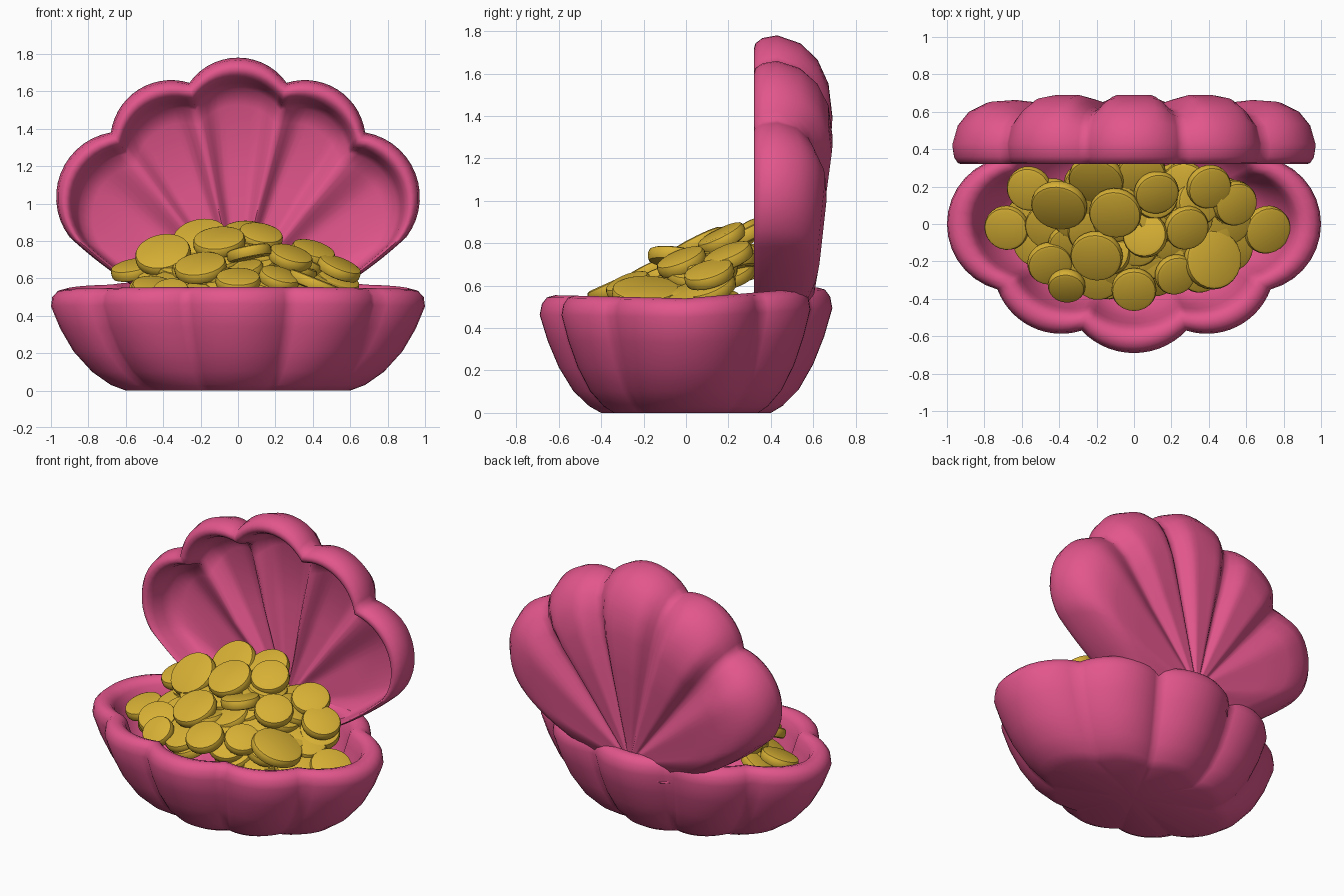
import bpy, bmesh, math, random
from mathutils import Vector, Matrix

random.seed(4)
if "Cube" in bpy.data.objects:
    bpy.data.objects.remove(bpy.data.objects["Cube"])


def material(name, rgb):
    m = bpy.data.materials.new(name)
    m.use_nodes = True
    m.diffuse_color = (*rgb, 1)
    shader = m.node_tree.nodes["Principled BSDF"]
    shader.inputs["Base Color"].default_value = (*rgb, 1)
    shader.inputs["Roughness"].default_value = 0.6
    return m


pink = material("shell pink", (0.76, 0.093, 0.262))
gold = material("coin gold", (0.68, 0.435, 0.035))


def finish(bm, name, mat, angle):
    bmesh.ops.recalc_face_normals(bm, faces=bm.faces)
    mesh = bpy.data.meshes.new(name)
    bm.to_mesh(mesh)
    bm.free()
    mesh.materials.append(mat)
    obj = bpy.data.objects.new(name, mesh)
    bpy.context.collection.objects.link(obj)
    bpy.ops.object.select_all(action="DESELECT")
    obj.select_set(True)
    bpy.context.view_layer.objects.active = obj
    bpy.ops.object.shade_smooth_by_angle(angle=math.radians(angle))


def arc(a, b, bulge, phase=(0, 1), steps=14):
    """Circular arc bulging to the right of a->b; yields point and ridge height."""
    a, b = Vector(a), Vector(b)
    d = b - a
    half = d.length / 2
    d.normalize()
    out = Vector((d.y, -d.x))
    radius = (half * half + bulge * bulge) / (2 * bulge)
    sweep = math.atan2(half, radius - bulge)
    for i in range(steps):
        t = i / steps
        ang = sweep * (2 * t - 1)
        p = (a + b) / 2 + d * radius * math.sin(ang)
        p += out * (radius * math.cos(ang) - radius + bulge)
        # rounded valley, broad crest
        s = min(1, 1.25 * math.sin(math.pi * (phase[0] + (phase[1] - phase[0]) * t)))
        yield p, s * s * (3 - 2 * s)


def loft(rings):
    """Skin closed rings and close both ends with a fan."""
    bm = bmesh.new()
    rows = [[bm.verts.new(p) for p in ring] for ring in rings]
    n = len(rows[0])
    for low, high in zip(rows, rows[1:]):
        for i in range(n):
            j = (i + 1) % n
            bm.faces.new((low[i], low[j], high[j], high[i]))
    for row in (rows[0], rows[-1]):
        centre = bm.verts.new(sum((v.co for v in row), Vector()) / n)
        for i in range(n):
            bm.faces.new((row[i], row[(i + 1) % n], centre))
    return bm


# Lower shell: eight lobes around an oval bowl, skinned along one wall profile
notches = [(-0.28, -0.57), (0.28, -0.57), (0.73, -0.35), (0.73, 0.35),
           (0.28, 0.57), (-0.28, 0.57), (-0.73, 0.35), (-0.73, -0.35)]
bulges = [0.12, 0.10, 0.27, 0.10] * 2
outline = []
for k, bulge in enumerate(bulges):
    outline += [p for p, _ in arc(notches[k], notches[(k + 1) % 8], bulge)]

wall = [(.60, .58, 0), (.68, .66, .03), (.78, .77, .10), (.88, .87, .21),
        (.95, .945, .33), (1, 1, .45), (.993, .985, .50), (.965, .95, .53),
        (.925, .895, .54), (.885, .84, .53), (.86, .80, .50),
        (.84, .77, .44), (.80, .73, .34), (.7, .64, .2), (.5, .45, .13)]


def wall_point(p, sx, sy, z):
    lift = (0.02 * abs(p.y) + 0.05 * max(0, p.y)) * z / 0.5
    return Vector((p.x * sx, p.y * sy, z + lift))


finish(loft([[wall_point(p, *row) for p in outline] for row in wall]),
       "lower_shell", pink, 65)

# Upper shell: five-lobed fan spreading from the hinge
half_fan = [((.3, .42), (.9, .82), .03, (1, .7)),
            ((.9, .82), (.68, 1.38), .17, (.7, 0)),
            ((.68, 1.38), (.26, 1.645), .115, (0, 1))]
fan = list(arc((-.3, .42), (.3, .42), .03, (.5, .5)))
for a, b, bulge, phase in half_fan:
    fan += arc(a, b, bulge, phase)
fan += arc((.26, 1.645), (-.26, 1.645), .135)
for a, b, bulge, phase in reversed(half_fan):
    fan += arc((-b[0], b[1]), (-a[0], a[1]), bulge, phase[::-1])

# scale from the hinge, depth, groove depth between lobes
section = [(.02, .675, 0), (.12, .675, .015), (.25, .68, .035), (.5, .685, .065),
           (.7, .69, .08), (.82, .672, .07), (.91, .62, .045),
           (.97, .54, .02), (1, .43, 0), (.99, .36, 0), (.97, .327, 0),
           (.95, .32, 0), (.93, .332, 0), (.912, .37, 0), (.895, .45, .01),
           (.87, .52, .04), (.8, .56, .08), (.5, .565, .08), (.25, .565, .04),
           (.02, .55, 0)]
hinge_z, front_y = 0.51, 0.32


def fan_point(p, ridge, scale, depth, groove):
    z = hinge_z + (p.y - hinge_z) * scale
    # the fan grows thinner toward the hinge
    swell = 0.79 + 0.21 * min(1, max(0, (z - 0.55) / 0.7))
    y = front_y + (depth - front_y - groove * (1 - ridge)) * swell
    return Vector((p.x * scale, y, z))


finish(loft([[fan_point(p, r, *row) for p, r in fan] for row in section]),
       "upper_shell", pink, 70)


# Coins: bevelled discs lying on a mound that rises toward the hinge
def mound(x, y):
    return 0.83 - 0.59 * x * x - 0.52 * max(0, 0.12 - y)


def coin(name, x, y, radius, lean_x, lean_y, sink=0.0):
    bm = bmesh.new()
    bmesh.ops.create_cone(bm, cap_ends=True, segments=24, radius1=radius,
                          radius2=radius, depth=0.065)
    rims = [e for e in bm.edges if abs(e.verts[0].co.z - e.verts[1].co.z) < 1e-4]
    bmesh.ops.bevel(bm, geom=rims, offset=0.02, segments=2, profile=0.5,
                    affect="EDGES")
    turn = Vector((lean_x, lean_y, 1)).to_track_quat("Z", "Y").to_matrix().to_4x4()
    bm.transform(Matrix.Translation((x, y, mound(x, y) - sink)) @ turn)
    finish(bm, name, gold, 35)


# x, y, radius, sideways lean, forward lean
top_coins = [(-.68, -.02, .12, -.2, -.3), (-.56, .19, .12, -.2, -.3),
             (-.1, .06, .14, -.1, -.5), (-.2, -.17, .14, -.15, -.5),
             (-.45, -.21, .12, .1, -.5), (0, -.35, .12, 0, -.45),
             (.42, -.19, .16, .4, 0), (.71, -.03, .13, .4, -.3),
             (.54, .11, .12, .4, -.3), (.4, .2, .12, .3, -.4),
             (.12, .17, .12, .2, -.5), (.28, -.02, .12, .3, -.4),
             (.22, -.27, .11, .3, -.4), (-.36, -.33, .1, -.1, -.8),
             (-.4, .1, .15, -.2, -.8), (-.2, .24, .15, -.2, -.8),
             (.04, .27, .13, 0, -.5), (.06, -.06, .12, -.2, .1)]
for i, placing in enumerate(top_coins):
    coin(f"top_coin_{i + 1}", *placing)

# Buried coins fill the gaps in two deeper layers
for layer, sink in enumerate((0.08, 0.15)):
    for i in range(30):
        ang = i * 2.4 + layer
        r = math.sqrt((i + 0.5) / 30)
        x, y = 0.6 * r * math.cos(ang), -0.02 + 0.29 * r * math.sin(ang)
        coin(f"buried_coin_{layer + 1}_{i + 1}", x, y, 0.125,
             0.6 * x + random.uniform(-.3, .3), random.uniform(-.6, .1), sink)
